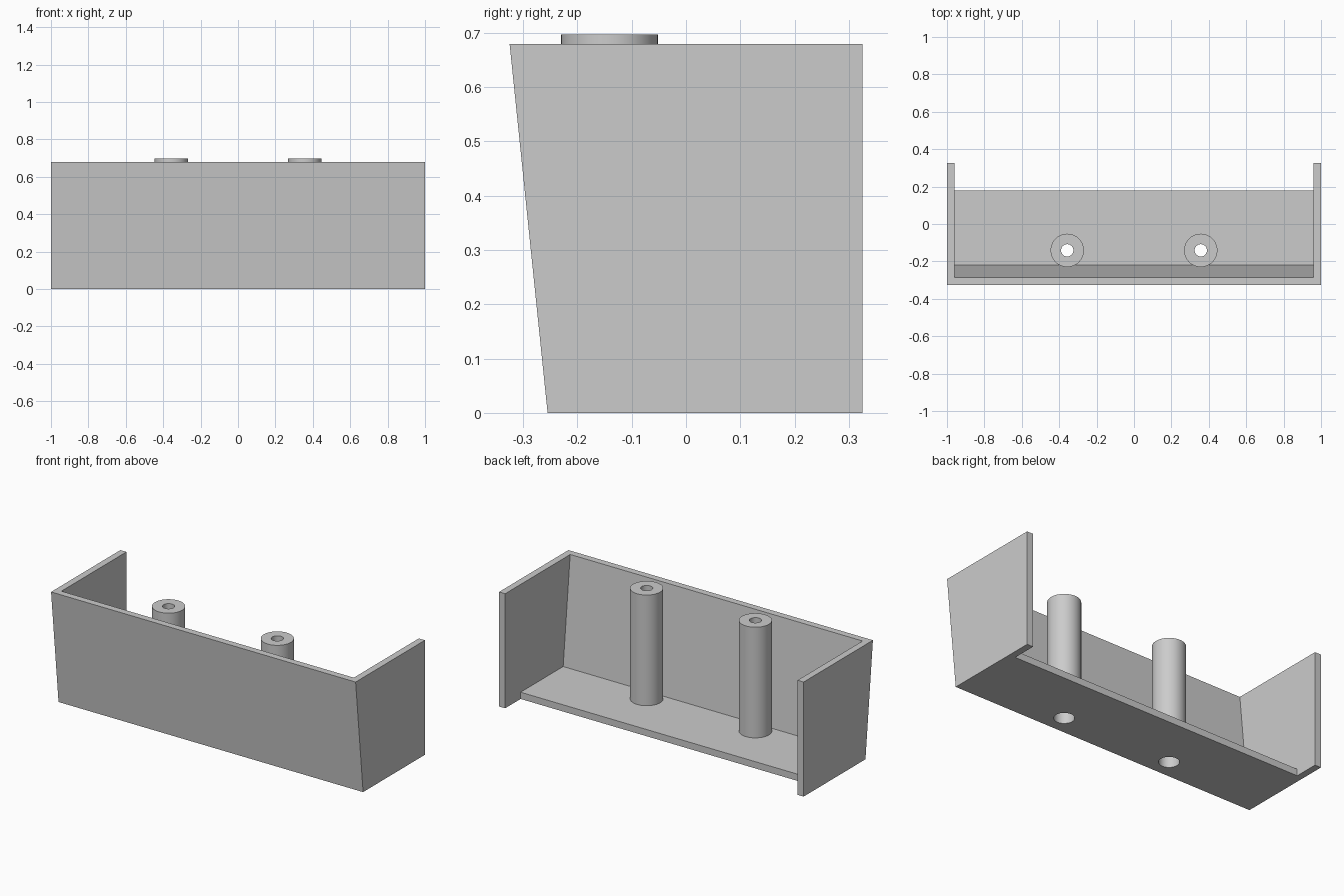
import bpy, bmesh, math

cube = bpy.data.objects.get("Cube")
if cube:
    bpy.data.objects.remove(cube, do_unlink=True)

grey = bpy.data.materials.new("light_grey")
grey.use_nodes = True
colour = (0.6, 0.6, 0.6, 1)
grey.diffuse_color = colour
grey.node_tree.nodes["Principled BSDF"].inputs["Base Color"].default_value = colour

POST_X, POST_Y, POST_R, POST_TOP = 0.357, -0.141, 0.089, 0.697
BORE_R, BORE_TOP, HOLE_R = 0.055, 0.6, 0.033
FLOOR, WALL, HEIGHT, SIDES = 0.04, 0.04, 0.68, 64


def finish(name, bm):
    bmesh.ops.recalc_face_normals(bm, faces=bm.faces)
    mesh = bpy.data.meshes.new(name)
    bm.to_mesh(mesh)
    bm.free()
    mesh.materials.append(grey)
    obj = bpy.data.objects.new(name, mesh)
    bpy.context.collection.objects.link(obj)
    return obj


def prism(name, profile, half_width):
    """Extrude a (y, z) outline along x."""
    bm = bmesh.new()
    face = bm.faces.new([bm.verts.new((-half_width, y, z)) for y, z in profile])
    ext = bmesh.ops.extrude_face_region(bm, geom=[face])["geom"]
    verts = [v for v in ext if isinstance(v, bmesh.types.BMVert)]
    bmesh.ops.translate(bm, verts=verts, vec=(2 * half_width, 0, 0))
    return finish(name, bm)


def lathe(name, profile, x, y):
    """Revolve an (r, z) outline about a vertical axis."""
    bm = bmesh.new()
    verts = [bm.verts.new((r, 0, z)) for r, z in profile]
    edges = [bm.edges.new(pair) for pair in zip(verts, verts[1:])]
    bmesh.ops.spin(bm, geom=verts + edges, cent=(0, 0, 0), axis=(0, 0, 1),
                   angle=2 * math.pi, steps=SIDES)
    bmesh.ops.remove_doubles(bm, verts=bm.verts, dist=1e-5)
    bmesh.ops.translate(bm, verts=bm.verts, vec=(x, y, 0))
    return finish(name, bm)


def cut(target, cutter):
    cutter.hide_render = True
    mod = target.modifiers.new("cut", 'BOOLEAN')
    mod.operation, mod.solver, mod.object = 'DIFFERENCE', 'EXACT', cutter
    bpy.context.view_layer.objects.active = target
    bpy.ops.object.modifier_apply(modifier=mod.name)
    bpy.data.objects.remove(cutter, do_unlink=True)


# Tray: sloping front, two end walls and a short floor
front_top, front_bottom, back = -0.325, -0.255, 0.325
slope = (front_bottom - front_top) / HEIGHT


def inner_y(z):
    return front_bottom - slope * z + WALL


tray = prism("tray", [(front_bottom, 0), (back, 0), (back, HEIGHT), (front_top, HEIGHT)], 1)
cut(tray, prism("interior_cutter", [
    (inner_y(FLOOR), FLOOR), (0.18, FLOOR), (0.18, -0.1),
    (0.5, -0.1), (0.5, 0.8), (inner_y(0.8), 0.8)], 1 - WALL))

# Hollow posts, each over a bore through the floor
for side, x in (("left", POST_X), ("right", -POST_X)):
    cut(tray, lathe("bore_cutter", [(0, -0.1), (BORE_R, -0.1), (BORE_R, 0.1), (0, 0.1)], x, POST_Y))
    post = lathe(side + "_post", [
        (POST_R, FLOOR), (POST_R, POST_TOP), (HOLE_R, POST_TOP),
        (HOLE_R, BORE_TOP), (BORE_R, BORE_TOP), (BORE_R, FLOOR), (POST_R, FLOOR)], x, POST_Y)

# Smooth round walls, sharp rims
bpy.ops.object.select_all(action='DESELECT')
for obj in bpy.context.collection.objects:
    if obj.name in ("tray", "left_post", "right_post"):
        obj.select_set(True)
        bpy.context.view_layer.objects.active = obj
bpy.ops.object.shade_smooth_by_angle(angle=math.radians(30))
